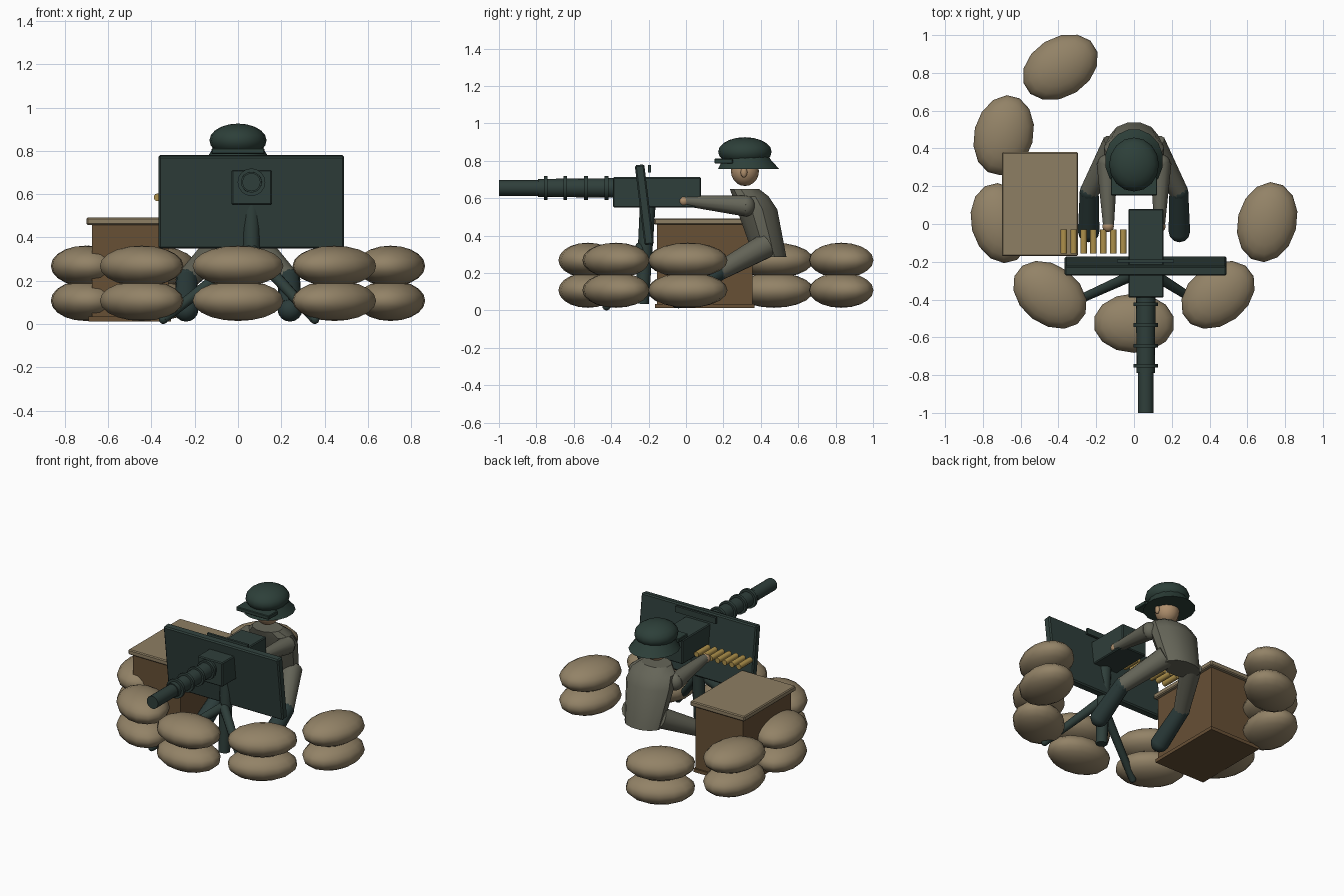
import bpy, bmesh, math
from mathutils import Vector, Matrix

cube = bpy.data.objects.get("Cube")
if cube:
    bpy.data.objects.remove(cube, do_unlink=True)


def material(name, r, g, b):
    m = bpy.data.materials.new(name)
    m.use_nodes = True
    m.diffuse_color = (r, g, b, 1)
    m.node_tree.nodes["Principled BSDF"].inputs["Base Color"].default_value = (r, g, b, 1)
    return m


SAND = material("sandbag tan", .29, .225, .135)
LID = material("lid tan", .27, .21, .125)
WOOD = material("crate brown", .135, .08, .036)
GREEN = material("gun green", .028, .049, .043)
HELMET = material("helmet green", .026, .050, .041)
CLOTH = material("uniform grey", .13, .13, .098)
BOOT = material("boot green", .024, .044, .042)
SKIN = material("skin", .42, .27, .15)
BRASS = material("brass", .42, .28, .07)


def finish(name, bm, mat, matrix=None, smooth=True, angle=40):
    bmesh.ops.recalc_face_normals(bm, faces=bm.faces)
    me = bpy.data.meshes.new(name)
    bm.to_mesh(me)
    bm.free()
    me.materials.append(mat)
    ob = bpy.data.objects.new(name, me)
    bpy.context.collection.objects.link(ob)
    if matrix:
        ob.matrix_world = matrix
    if smooth:
        bpy.ops.object.select_all(action='DESELECT')
        ob.select_set(True)
        bpy.context.view_layer.objects.active = ob
        bpy.ops.object.shade_smooth_by_angle(angle=math.radians(angle))
    return ob


def box(name, lo, hi, mat, bevel=0.0, tilt=0.0):
    lo, hi = Vector(lo), Vector(hi)
    bm = bmesh.new()
    bmesh.ops.create_cube(bm, size=1)
    bmesh.ops.scale(bm, vec=hi - lo, verts=bm.verts)
    if bevel:
        bmesh.ops.bevel(bm, geom=bm.edges[:], offset=bevel, segments=1, affect='EDGES')
    mx = Matrix.Translation((lo + hi) / 2) @ Matrix.Rotation(math.radians(tilt), 4, 'X')
    return finish(name, bm, mat, mx, smooth=False)


def tube(name, a, b, r1, r2, mat, sides=16):
    a, b = Vector(a), Vector(b)
    bm = bmesh.new()
    bmesh.ops.create_cone(bm, cap_ends=True, segments=sides, radius1=r1, radius2=r2,
                          depth=(b - a).length)
    mx = Matrix.Translation((a + b) / 2) @ (b - a).to_track_quat('Z', 'Y').to_matrix().to_4x4()
    return finish(name, bm, mat, mx)


def ball(name, centre, radii, mat, turn=0.0, seg=16, rings=10, smooth_angle=60):
    bm = bmesh.new()
    bmesh.ops.create_uvsphere(bm, u_segments=seg, v_segments=rings, radius=1)
    bmesh.ops.scale(bm, vec=radii, verts=bm.verts)
    mx = Matrix.Translation(centre) @ Matrix.Rotation(math.radians(turn), 4, 'Z')
    return finish(name, bm, mat, mx, angle=smooth_angle)


def loft(name, rings, mat, sides, smooth=True):
    """Stack of ellipses given as (y, z, rx, ry), closed at both ends."""
    bm = bmesh.new()
    loops = []
    for y, z, rx, ry in rings:
        angles = [2 * math.pi * (i + .5) / sides for i in range(sides)]
        loops.append([bm.verts.new((rx * math.cos(t), y + ry * math.sin(t), z)) for t in angles])
    for p, q in zip(loops, loops[1:]):
        for i in range(sides):
            j = (i + 1) % sides
            bm.faces.new((p[i], p[j], q[j], q[i]))
    bm.faces.new(loops[0])
    bm.faces.new(loops[-1])
    return finish(name, bm, mat, smooth=smooth, angle=30)


# Sandbag wall: stacks of two bags around the position
stacks = [(-.39, .83, 32), (-.69, .47, 76), (-.705, .005, 104), (-.445, -.375, -37),
          (0, -.525, 0), (.445, -.375, 37), (.705, .01, 76)]
for n, (x, y, turn) in enumerate(stacks):
    for level, z in (("lower", .108), ("upper", .268)):
        ball(f"sandbag_{level}_{n + 1}", (x, y, z), (.215, .157, .094), SAND, turn, 14, 10)

# Wooden crate
box("crate_body", (-.675, -.155, .02), (-.32, .355, .46), WOOD)
box("crate_base", (-.69, -.165, .012), (-.31, .365, .035), WOOD)
box("crate_lid", (-.70, -.17, .458), (-.297, .38, .492), LID, .006)

# Gun body and barrel
GX, GZ = .062, .655
box("gun_receiver", (-.03, -.39, .55), (.157, .08, .712), GREEN, .006)
tube("barrel", (GX, -1, GZ), (GX, -.75, GZ), .042, .042, GREEN)
tube("barrel_jacket", (GX, -.79, GZ), (GX, -.38, GZ), .048, .052, GREEN)
for n, y in enumerate((-.75, -.645, -.535, -.425)):
    tube(f"barrel_ring_{n + 1}", (GX, y - .01, GZ), (GX, y + .01, GZ), .064, .064, GREEN)

# Tilted shield with its sight bar
box("shield", (-.367, -.248, .35), (.49, -.197, .78), GREEN, .008, tilt=7)
box("sight_bar", (-.09, -.203, .738), (.212, -.187, .778), GREEN)

# Tripod
tube("tripod_post", (GX, -.235, .035), (GX, -.205, .56), .036, .042, GREEN, 12)
for side, x in (("right", -.345), ("left", .355)):
    tube(f"tripod_leg_{side}", (GX, -.24, .34), (x, -.425, .022), .03, .022, GREEN, 12)
    ball(f"tripod_foot_{side}", (x, -.425, .022), (.022, .022, .022), GREEN, 0, 10, 8)

# Row of cartridges feeding the gun
for n in range(7):
    x = -.372 + n * .0525
    tube(f"cartridge_{n + 1}", (x, -.155, .585), (x, -.028, .585), .018, .018, BRASS, 10)

# Gunner torso and head
loft("torso", [(.45, .285, .13, .09), (.38, .54, .165, .112), (.345, .61, .15, .10),
               (.312, .65, .10, .08)], CLOTH, 12)
ball("head", (0, .315, .745), (.075, .075, .08), SKIN)

# Helmet: flared brim, dome and front visor
loft("helmet_brim", [(.335, .755, .155, .168), (.325, .80, .125, .135),
                     (.32, .83, .11, .12)], HELMET, 16)
ball("helmet_dome", (0, .315, .848), (.132, .143, .078), HELMET)
box("helmet_visor", (-.122, .152, .785), (.122, .25, .812), HELMET, .004)

# Limbs, mirrored
for side, s in (("right", -1), ("left", 1)):
    ball(f"ear_{side}", (s * .074, .31, .738), (.014, .018, .028), SKIN, 0, 10, 8)
    shoulder, wrist = (s * .142, .32, .558), (s * .135, -.005, .587)
    ball(f"shoulder_{side}", shoulder, (.052, .05, .056), CLOTH)
    tube(f"arm_{side}", shoulder, wrist, .056, .029, CLOTH, 12)
    ball(f"hand_{side}", (s * .137, -.012, .585), (.031, .031, .029), SKIN, 0, 12, 8)
    hip, knee, toe = (s * .10, .425, .345), (s * .237, .17, .205), (s * .24, -.04, .066)
    tube(f"thigh_{side}", hip, knee, .068, .05, CLOTH, 12)
    ball(f"knee_{side}", knee, (.051, .051, .051), BOOT, 0, 12, 8)
    tube(f"boot_{side}", knee, toe, .05, .057, BOOT, 12)
    ball(f"boot_toe_{side}", toe, (.057, .057, .055), BOOT, 0, 12, 8)
